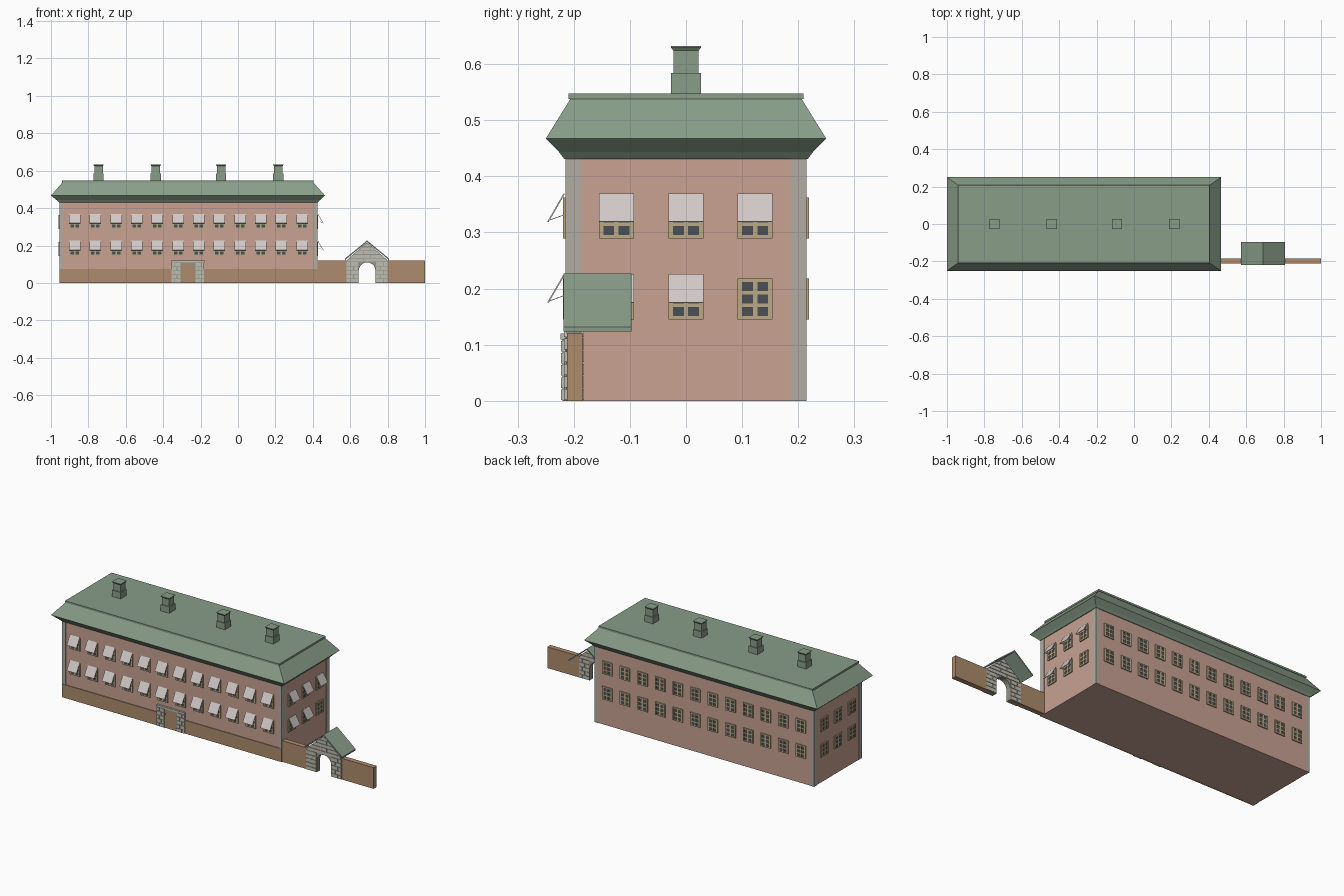
import bpy, bmesh, math
from mathutils import Matrix, Vector

if "Cube" in bpy.data.objects:
    bpy.data.objects.remove(bpy.data.objects["Cube"])


def material(name, rgb):
    m = bpy.data.materials.new(name)
    m.diffuse_color = (*rgb, 1)
    m.use_nodes = True
    m.node_tree.nodes["Principled BSDF"].inputs["Base Color"].default_value = m.diffuse_color
    return m


PINK = material("pink_plaster", (0.58, 0.36, 0.29))
GREEN = material("green_roof", (0.25, 0.34, 0.25))
BROWN = material("brown_wall", (0.42, 0.26, 0.15))
STONE = material("pale_stone", (0.52, 0.51, 0.44))
CORNER = material("corner_stone", (0.45, 0.42, 0.36))
JOINT = material("stone_joint", (0.30, 0.29, 0.25))
FRAME = material("window_frame", (0.50, 0.40, 0.24))
PANE = material("window_pane", (0.07, 0.08, 0.09))
CLOTH = material("awning_cloth", (0.63, 0.58, 0.56))


def finish(bm, name, mat):
    bmesh.ops.recalc_face_normals(bm, faces=bm.faces)
    me = bpy.data.meshes.new(name)
    bm.to_mesh(me)
    bm.free()
    me.materials.append(mat)
    ob = bpy.data.objects.new(name, me)
    bpy.context.collection.objects.link(ob)
    return ob


def box(bm, x0, x1, y0, y1, z0, z1, m=Matrix()):
    c = Vector(((x0 + x1) / 2, (y0 + y1) / 2, (z0 + z1) / 2))
    s = Matrix.Diagonal((x1 - x0, y1 - y0, z1 - z0, 1))
    bmesh.ops.create_cube(bm, size=1, matrix=m @ Matrix.Translation(c) @ s)


def prism(bm, pts, y0, y1):
    # profile in x, z pushed along y
    a = [bm.verts.new((x, y0, z)) for x, z in pts]
    b = [bm.verts.new((x, y1, z)) for x, z in pts]
    n = len(pts)
    bm.faces.new(a)
    bm.faces.new(b[::-1])
    for i in range(n):
        bm.faces.new((a[i], b[i], b[(i + 1) % n], a[(i + 1) % n]))


def rings(bm, levels):
    # stacked rectangles (x0, x1, y0, y1, z), capped at both ends
    loops = [[bm.verts.new(p) for p in ((x0, y0, z), (x1, y0, z), (x1, y1, z), (x0, y1, z))]
             for x0, x1, y0, y1, z in levels]
    for a, b in zip(loops, loops[1:]):
        for i in range(4):
            j = (i + 1) % 4
            bm.faces.new((a[i], a[j], b[j], b[i]))
    bm.faces.new(loops[0][::-1])
    bm.faces.new(loops[-1])


def arc(cx, cz, r, n=10):
    return [(cx - r * math.cos(math.pi * i / n), cz + r * math.sin(math.pi * i / n)) for i in range(n + 1)]


# Main block, corner strips and front plinth
X0, X1, Y = -0.955, 0.425, 0.215
bm = bmesh.new()
box(bm, X0 + .002, X1 - .002, -Y + .002, Y - .002, 0, 0.435)
finish(bm, "building_walls", PINK)
bm = bmesh.new()
for xa in (X0, X1 - 0.022):
    for ya in (-Y, Y - 0.028):
        box(bm, xa, xa + 0.022, ya, ya + 0.028, 0.0, 0.435)
finish(bm, "corner_strips", CORNER)
bm = bmesh.new()
box(bm, X0, X1, -0.217, -0.205, 0, 0.075)
finish(bm, "front_plinth", BROWN)

# Hipped roof with flared eaves
bm = bmesh.new()
rings(bm, [(x0, x1, -y, y, z) for x0, x1, y, z in (
    (-0.957, 0.427, 0.217, 0.431), (-0.970, 0.438, 0.226, 0.443), (-1.0, 0.465, 0.25, 0.467),
    (-0.938, 0.402, 0.206, 0.538), (-0.940, 0.404, 0.209, 0.538), (-0.940, 0.404, 0.209, 0.548))])
finish(bm, "main_roof", GREEN)

# Chimneys
bm = bmesh.new()
for cx in (-0.745, -0.44, -0.09, 0.215):
    rings(bm, [(cx - h, cx + h, -h, h, z) for h, z in (
        (.027, .54), (.027, .584), (.0225, .584), (.0225, .624), (.027, .63), (.027, .632))])
finish(bm, "chimneys", GREEN)

# Windows and awnings on all four walls
LONG = [(i - 5.5) * 0.1105 for i in range(12)]
SHORT = [-0.124, 0, 0.123]
MID = (X0 + X1) / 2
walls = [("front", (MID, -Y, 0), 0, LONG), ("right", (X1, 0, 0), 90, SHORT),
         ("back", (MID, Y, 0), 180, LONG), ("left", (X0, 0, 0), -90, SHORT)]
for side, loc, deg, cols in walls:
    m = Matrix.Translation(loc) @ Matrix.Rotation(math.radians(deg), 4, 'Z')
    fr, pa, aw = bmesh.new(), bmesh.new(), bmesh.new()
    for z in (0.145, 0.289):
        for u in cols:
            # border, mullion and bars around 2 x 3 panes
            for a in (-0.031, -0.004, 0.023):
                box(fr, u + a, u + a + .008, -.004, .004, z, z + .073, m)
            for k in range(4):
                box(fr, u - .031, u + .031, -.0038, .004, z + k * .0222, z + k * .0222 + .0064, m)
            box(pa, u - .03, u + .03, -.0022, .003, z + .001, z + .072, m)
            bare = side == "right" and z < 0.2 and u > 0.1
            if side in ("front", "right") and not bare:
                tilt = Matrix.Translation((u, -.002, z + .080)) @ Matrix.Rotation(math.radians(-30), 4, 'X')
                box(aw, -.031, .031, -.0012, .0012, -.058, 0, m @ tilt)
                for s in (-.030, .029):
                    stay = Matrix.Translation((u, -.028, z + .033)) @ Matrix.Rotation(math.radians(20), 4, 'X')
                    box(aw, s, s + .001, 0, .027, -.0006, .0006, m @ stay)
    finish(fr, side + "_window_frames", FRAME)
    finish(pa, side + "_window_panes", PANE)
    if len(aw.verts):
        finish(aw, side + "_awnings", CLOTH)
    else:
        aw.free()

# Garden wall either side of the gate
bm = bmesh.new()
box(bm, X1 - .005, 0.60, -0.212, -0.184, 0, 0.12)
box(bm, 0.78, 1.0, -0.212, -0.184, 0, 0.12)
finish(bm, "garden_wall", BROWN)


def stones(bm, cx, half, opening, top, y0, y1):
    # block courses beside the opening, and wedge stones over it
    n = 5
    h = top / n
    for k in range(n):
        for s in (-1, 1):
            split = opening + (half - opening) * (0.4 if k % 2 else 0.65)
            for a, b in ((opening, split), (split, half)):
                xs = sorted((cx + s * (a + .0015), cx + s * (b - .0015)))
                box(bm, xs[0], xs[1], y0, y1, k * h + .0015, (k + 1) * h - .0015)


# Gate: arched slab, block facing, gable courses and pitched roof
GX = 0.69
bm = bmesh.new()
prism(bm, [(GX - .105, 0), (GX - .045, 0)] + arc(GX, 0.065, 0.045) +
      [(GX + .045, 0), (GX + .105, 0), (GX + .105, 0.125), (GX, 0.215), (GX - .105, 0.125)], -0.214, -0.185)
finish(bm, "gate_arch", JOINT)
bm = bmesh.new()
stones(bm, GX, 0.112, 0.046, 0.112, -0.217, -0.182)
for k in range(5):
    za, zb = 0.1135 + k * .02, 0.1305 + k * .02
    wa, wb = [min(.108, (0.218 - z) * 1.13) for z in (za, zb)]
    cut = 0.02 if k % 2 else -0.02
    if k == 4:
        prism(bm, [(GX - wa, za), (GX + wa, za), (GX, .216)], -0.217, -0.182)
    else:
        prism(bm, [(GX - wa, za), (GX + cut - .001, za), (GX + cut - .001, zb), (GX - wb, zb)], -0.217, -0.182)
        prism(bm, [(GX + cut + .001, za), (GX + wa, za), (GX + wb, zb), (GX + cut + .001, zb)], -0.217, -0.182)
finish(bm, "gate_stones", STONE)
bm = bmesh.new()
prism(bm, [(GX - .117, .123), (GX - .117, .131), (GX, .227), (GX + .117, .131), (GX + .117, .123), (GX, .219)],
      -0.218, -0.097)
finish(bm, "gate_roof", GREEN)

# Front doorway: stone surround with a door set into the arch
DX = -0.268
bm = bmesh.new()
prism(bm, [(DX - .085, 0), (DX - .037, 0)] + arc(DX, 0.068, 0.037) +
      [(DX + .037, 0), (DX + .085, 0), (DX + .085, 0.118), (DX - .085, 0.118)], -0.220, -0.210)
finish(bm, "doorway_surround", JOINT)
bm = bmesh.new()
stones(bm, DX, 0.088, 0.038, 0.108, -0.223, -0.210)
box(bm, DX - .088, DX + .088, -0.224, -0.210, 0.109, 0.120)
finish(bm, "doorway_stones", STONE)
bm = bmesh.new()
prism(bm, [(DX - .037, 0)] + arc(DX, 0.068, 0.037) + [(DX + .037, 0)], -0.218, -0.208)
finish(bm, "front_door", BROWN)
